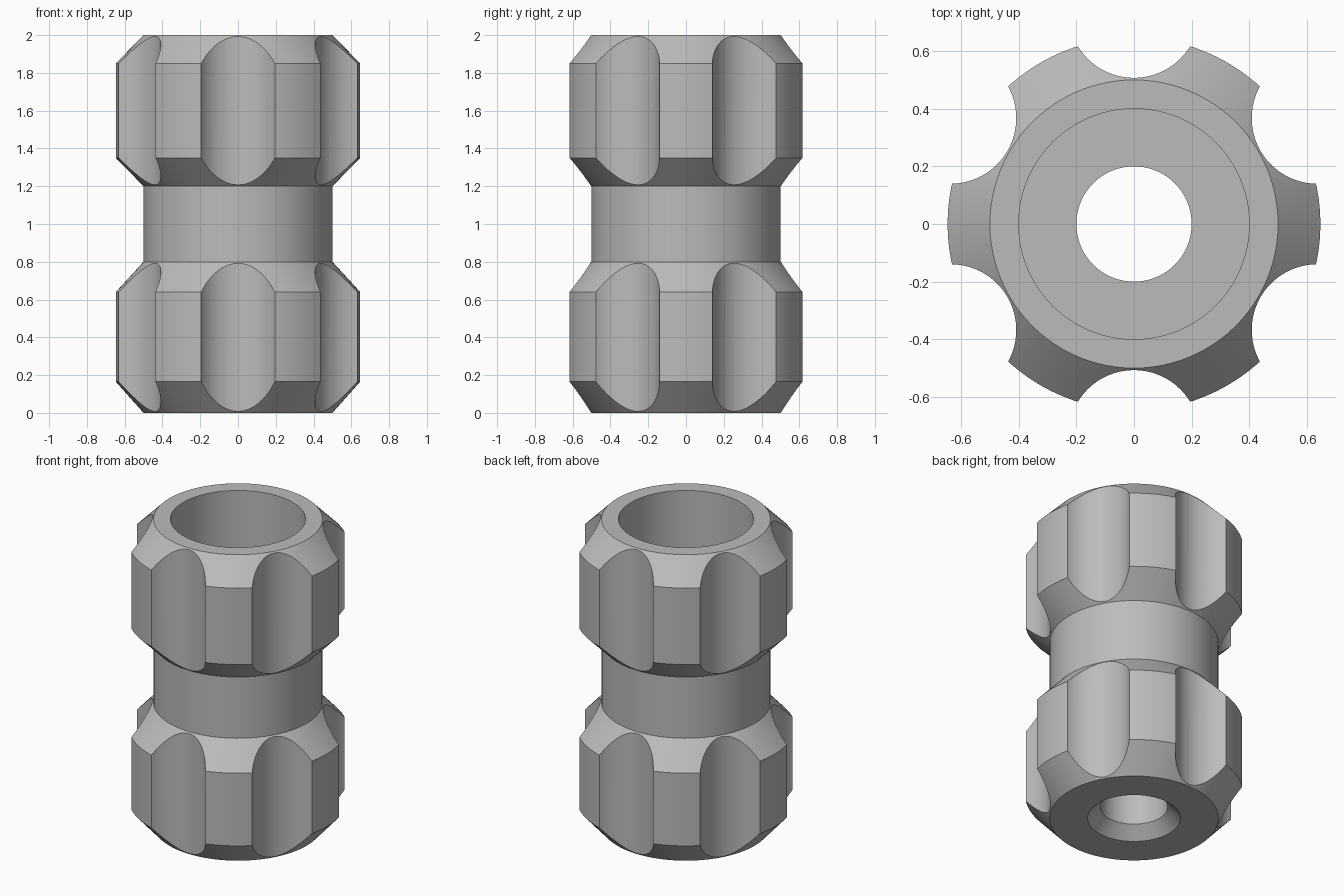
import bpy, bmesh, math
from mathutils import Matrix, Vector

if "Cube" in bpy.data.objects:
    bpy.data.objects.remove(bpy.data.objects["Cube"])

SEGMENTS = 96

# Closed half-section (radius, height): outer skin upwards, then the bore downwards
section = [
    (0.275, 0.0), (0.50, 0.0), (0.647, 0.165), (0.647, 0.64), (0.50, 0.80),
    (0.50, 1.20), (0.647, 1.35), (0.647, 1.85), (0.50, 2.0),
    (0.40, 2.0), (0.40, 0.40), (0.20, 0.40), (0.20, 0.075),
]

grey = bpy.data.materials.new("plain grey")
grey.diffuse_color = (0.5, 0.5, 0.5, 1.0)
grey.use_nodes = True
grey.node_tree.nodes["Principled BSDF"].inputs["Base Color"].default_value = grey.diffuse_color


def make_object(name, bm):
    bmesh.ops.recalc_face_normals(bm, faces=bm.faces)
    mesh = bpy.data.meshes.new(name)
    bm.to_mesh(mesh)
    bm.free()
    obj = bpy.data.objects.new(name, mesh)
    bpy.context.collection.objects.link(obj)
    mesh.materials.append(grey)
    return obj


# Turned body: two chamfered drums, neck and stepped bore
bm = bmesh.new()
rings = []
for i in range(SEGMENTS):
    a = 2 * math.pi * i / SEGMENTS
    rings.append([bm.verts.new((r * math.cos(a), r * math.sin(a), z)) for r, z in section])
for i in range(SEGMENTS):
    here, after = rings[i], rings[(i + 1) % SEGMENTS]
    for j in range(len(section)):
        k = (j + 1) % len(section)
        bm.faces.new((here[j], after[j], after[k], here[k]))
body = make_object("knob_body", bm)

# Six round grip flutes, cut through both drums but clear of the neck
bm = bmesh.new()
for i in range(6):
    a = math.radians(30 + 60 * i)
    centre = Vector((0.735 * math.cos(a), 0.735 * math.sin(a), 1.0))
    bmesh.ops.create_cone(bm, cap_ends=True, segments=64, radius1=0.228, radius2=0.228,
                          depth=2.4, matrix=Matrix.Translation(centre) @ Matrix.Rotation(a, 4, 'Z'))
cutter = make_object("flute_cutter", bm)

cut = body.modifiers.new("flutes", 'BOOLEAN')
cut.operation = 'DIFFERENCE'
cut.solver = 'EXACT'
cut.object = cutter
bpy.context.view_layer.objects.active = body
body.select_set(True)
bpy.ops.object.modifier_apply(modifier=cut.name)
bpy.data.objects.remove(cutter, do_unlink=True)

# Smooth round walls, crisp chamfer and flute edges
bpy.ops.object.shade_smooth_by_angle(angle=math.radians(25))
